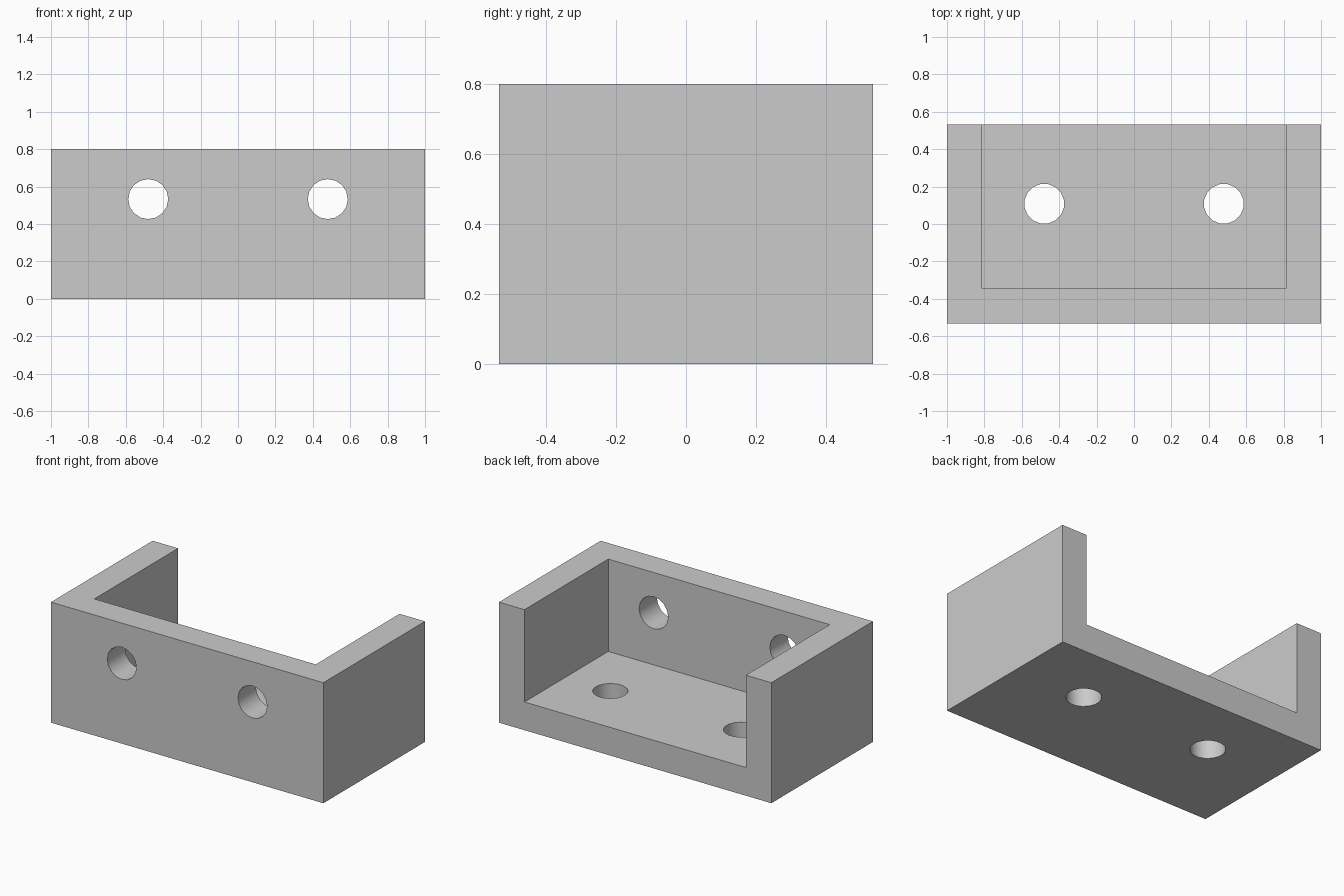
import bpy
from math import radians, pi

default = bpy.data.objects.get("Cube")
if default:
    bpy.data.objects.remove(default, do_unlink=True)

WIDTH, DEPTH, HEIGHT, WALL = 2.0, 1.066, 0.8, 0.187
HOLE_X, HOLE_RADIUS, SIDES = 0.48, 0.107, 16

grey = bpy.data.materials.new("light grey")
grey.use_nodes = True
colour = (0.6, 0.6, 0.6, 1)
grey.diffuse_color = colour
grey.node_tree.nodes["Principled BSDF"].inputs["Base Color"].default_value = colour


def box(name, low, high):
    """Box between two opposite corners."""
    centre = [(a + b) / 2 for a, b in zip(low, high)]
    bpy.ops.mesh.primitive_cube_add(size=1, location=centre)
    obj = bpy.context.object
    obj.name = name
    obj.scale = [b - a for a, b in zip(low, high)]
    bpy.ops.object.transform_apply(location=True, rotation=True, scale=True)
    obj.data.materials.append(grey)
    return obj


def drill(name, location, tilt):
    """Cylinder cutter for a screw hole."""
    bpy.ops.mesh.primitive_cylinder_add(vertices=SIDES, radius=HOLE_RADIUS,
                                        depth=2 * WALL, location=location)
    obj = bpy.context.object
    obj.name = name
    obj.data.materials.append(grey)
    obj.rotation_euler = (tilt, 0, pi / SIDES if tilt == 0 else 0)
    return obj


# Bracket block
bracket = box("bracket", (-WIDTH / 2, -DEPTH / 2, 0), (WIDTH / 2, DEPTH / 2, HEIGHT))

# Pocket open to the top and back, then holes in the front wall and floor
inner = WIDTH / 2 - WALL
cutters = [box("pocket_cutter", (-inner, WALL - DEPTH / 2, WALL), (inner, DEPTH, 2 * HEIGHT))]
for side, x in (("right", -HOLE_X), ("left", HOLE_X)):
    cutters.append(drill(f"wall_hole_cutter_{side}",
                         (x, (WALL - DEPTH) / 2, 0.533), pi / 2))
    cutters.append(drill(f"floor_hole_cutter_{side}", (x, 0.108, WALL / 2), 0))

bpy.ops.object.select_all(action='DESELECT')
bpy.context.view_layer.objects.active = bracket
bracket.select_set(True)
for cutter in cutters:
    cutter.hide_render = True
    cut = bracket.modifiers.new(cutter.name, 'BOOLEAN')
    cut.operation = 'DIFFERENCE'
    cut.solver = 'EXACT'
    cut.object = cutter
    bpy.ops.object.modifier_apply(modifier=cut.name)
for cutter in cutters:
    bpy.data.objects.remove(cutter, do_unlink=True)

# Smooth hole walls, sharp block edges
bpy.ops.object.shade_smooth_by_angle(angle=radians(30))
